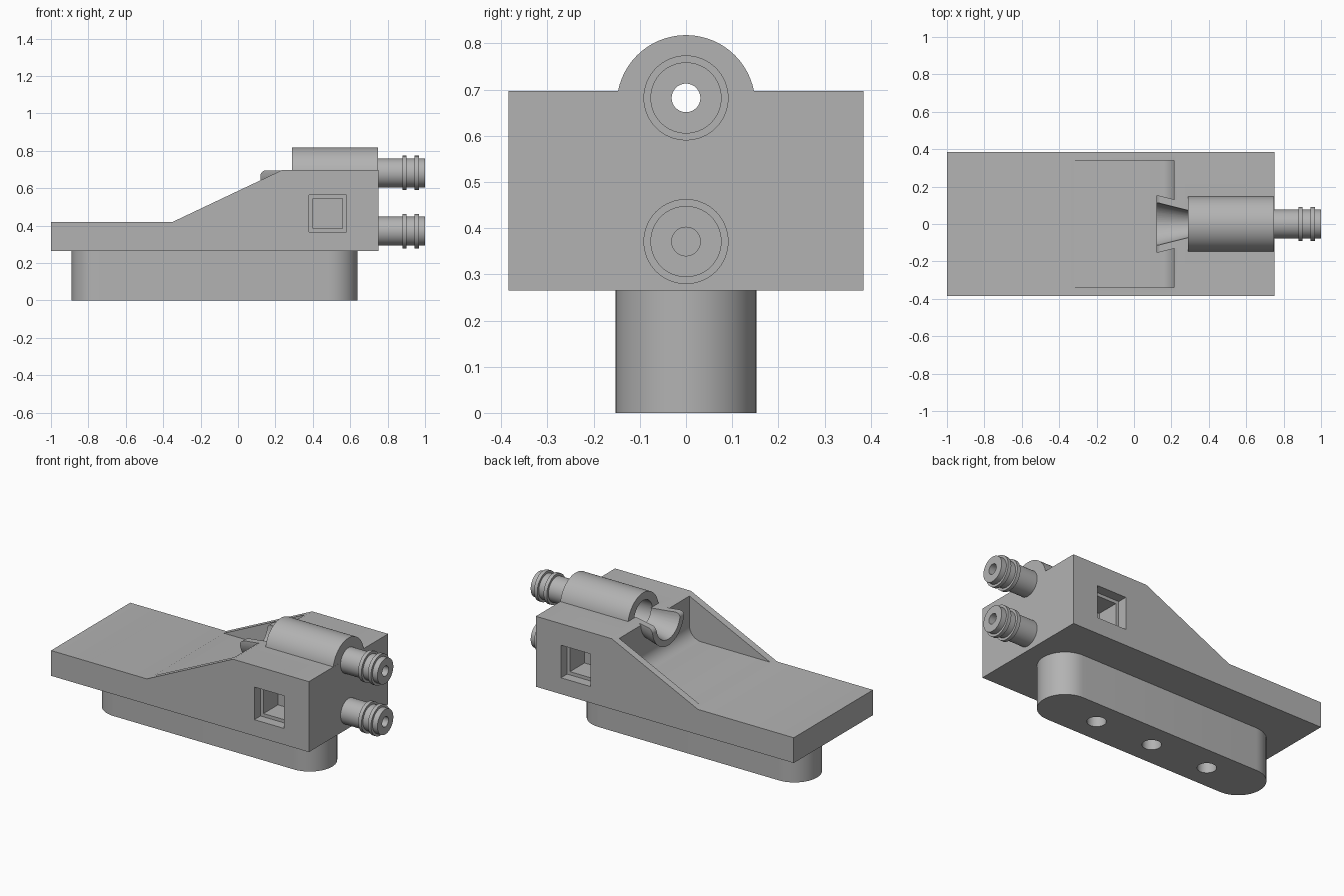
import bpy, bmesh, math
from mathutils import Vector

cube = bpy.data.objects.get("Cube")
if cube:
    bpy.data.objects.remove(cube, do_unlink=True)

grey = bpy.data.materials.new("plain grey")
grey.use_nodes = True
COLOUR = (0.45, 0.45, 0.45, 1)
grey.diffuse_color = COLOUR
for node in grey.node_tree.nodes:
    if node.type == 'BSDF_PRINCIPLED':
        node.inputs["Base Color"].default_value = COLOUR


def finish(name, bm):
    bmesh.ops.recalc_face_normals(bm, faces=bm.faces)
    mesh = bpy.data.meshes.new(name)
    bm.to_mesh(mesh)
    bm.free()
    mesh.materials.append(grey)
    ob = bpy.data.objects.new(name, mesh)
    bpy.context.collection.objects.link(ob)
    return ob


def prism(name, outline, place, lo, hi):
    """Extrude a 2D outline between lo and hi; place maps (a, b, depth) to xyz."""
    bm = bmesh.new()
    face = bm.faces.new([bm.verts.new(place(a, b, lo)) for a, b in outline])
    new = bmesh.ops.extrude_face_region(bm, geom=[face])["geom"]
    move = Vector(place(0, 0, hi)) - Vector(place(0, 0, lo))
    bmesh.ops.translate(bm, vec=move, verts=[v for v in new if isinstance(v, bmesh.types.BMVert)])
    return finish(name, bm)


def side(a, b, d):
    return (a, d, b)


def flat(a, b, d):
    return (a, b, d)


def lathe(name, profile, z, steps=64):
    """Turn a closed (x, radius) profile about a line along x at height z."""
    bm = bmesh.new()
    vs = [bm.verts.new((x, 0, z + r)) for x, r in profile]
    es = [bm.edges.new((vs[i - 1], vs[i])) for i in range(len(vs))]
    bmesh.ops.spin(bm, geom=vs + es, cent=(0, 0, z), axis=(1, 0, 0),
                   angle=math.tau, steps=steps)
    bmesh.ops.remove_doubles(bm, verts=bm.verts, dist=1e-5)
    return finish(name, bm)


def taper(name, x0, r0, x1, r1, z):
    return lathe(name, [(x0, 0), (x0, r0), (x1, r1), (x1, 0)], z)


def arc(cx, cy, r, start, end, n):
    return [(cx + r * math.cos(math.radians(start + (end - start) * i / n)),
             cy + r * math.sin(math.radians(start + (end - start) * i / n)))
            for i in range(n + 1)]


def combine(target, other, operation='DIFFERENCE'):
    mod = target.modifiers.new("join", 'BOOLEAN')
    mod.operation, mod.object, mod.solver = operation, other, 'EXACT'
    bpy.context.view_layer.objects.active = target
    bpy.ops.object.modifier_apply(modifier=mod.name)
    bpy.data.objects.remove(other, do_unlink=True)


BOTTOM, TOP, DECK, HALF = 0.265, 0.697, 0.42, 0.384
UPPER, LOWER, BORE = 0.682, 0.371, 0.031

# Wedge-shaped body
body = prism("body", [(-1, BOTTOM), (0.75, BOTTOM), (0.75, TOP), (0.235, TOP),
                      (-0.35, DECK), (-1, DECK)], side, -HALF, HALF)

# Pocket between the two thin side walls, with a rounded rear corner
pocket = [(-0.5, 0.428)] + arc(0.135, 0.508, 0.08, -90, 0, 12) + [(0.215, 0.9), (-0.5, 0.9)]
combine(body, prism("pocket", pocket, side, -0.34, 0.34))

# Barrel on top, and the half-open funnel leading into it
combine(body, taper("barrel", 0.29, 0.15, 0.75 - 0.0005, 0.15, 0.668), 'UNION')
funnel = taper("funnel", 0.12, 0.155, 0.28, 0.115, TOP - 0.002)
trim = [(0.1, 0.5), (0.3, 0.5), (0.3, TOP - 0.001)] + \
    arc(0.15, TOP - 0.031, 0.03, 90, 180, 8) + [(0.12, 0.52), (0.1, 0.52)]
combine(funnel, prism("trim", trim, side, -0.3, 0.3), 'INTERSECT')
combine(body, funnel, 'UNION')
combine(body, taper("funnel_bore", 0.11, 0.118, 0.292, 0.072, TOP - 0.003))
combine(body, taper("barrel_bore", 0.289, 0.088, 0.5, 0.088, UPPER))

# Bores behind the connectors
combine(body, taper("upper_bore", 0.45, BORE, 0.8, BORE, UPPER))
combine(body, taper("lower_bore", 0.3, BORE, 0.8, BORE, LOWER))

# Stepped square windows on both sides
for s in (-1, 1):
    for half, depth in ((0.1, 0.06), (0.08, 0.2)):
        square = [(0.48 + half * i, 0.465 + half * j)
                  for i, j in ((-1, -1), (1, -1), (1, 1), (-1, 1))]
        combine(body, prism("window", square, side, s * (HALF - depth), s * (HALF + 0.05)))

# Rounded base with three holes underneath
R = 0.153
base = prism("base", arc(0.64 - R, 0, R, -90, 90, 24) + arc(-0.89 + R, 0, R, 90, 270, 24),
             flat, 0, BOTTOM)
for i in (-1, 0, 1):
    hole = arc(-0.125 + 0.39 * i, 0, 0.053, 0, 350, 35)
    combine(base, prism("hole", hole, flat, -0.05, BOTTOM - 0.01))

# Ribbed hollow hose connectors
SHAFT, RIB = 0.077, 0.092
outer = [(0.74, SHAFT)]
for x in (0.88, 0.945):
    outer += [(x, SHAFT), (x, RIB), (x + 0.022, RIB), (x + 0.022, SHAFT)]
outer += [(1, SHAFT), (1, BORE), (0.74, BORE)]
parts = [body, base]
for name, z in (("upper_connector", UPPER), ("lower_connector", LOWER)):
    parts.append(lathe(name, outer, z))

# Smooth round surfaces, keep edges sharp
for ob in parts:
    bpy.ops.object.select_all(action='DESELECT')
    ob.select_set(True)
    bpy.context.view_layer.objects.active = ob
    bpy.ops.object.shade_smooth_by_angle(angle=math.radians(30))
